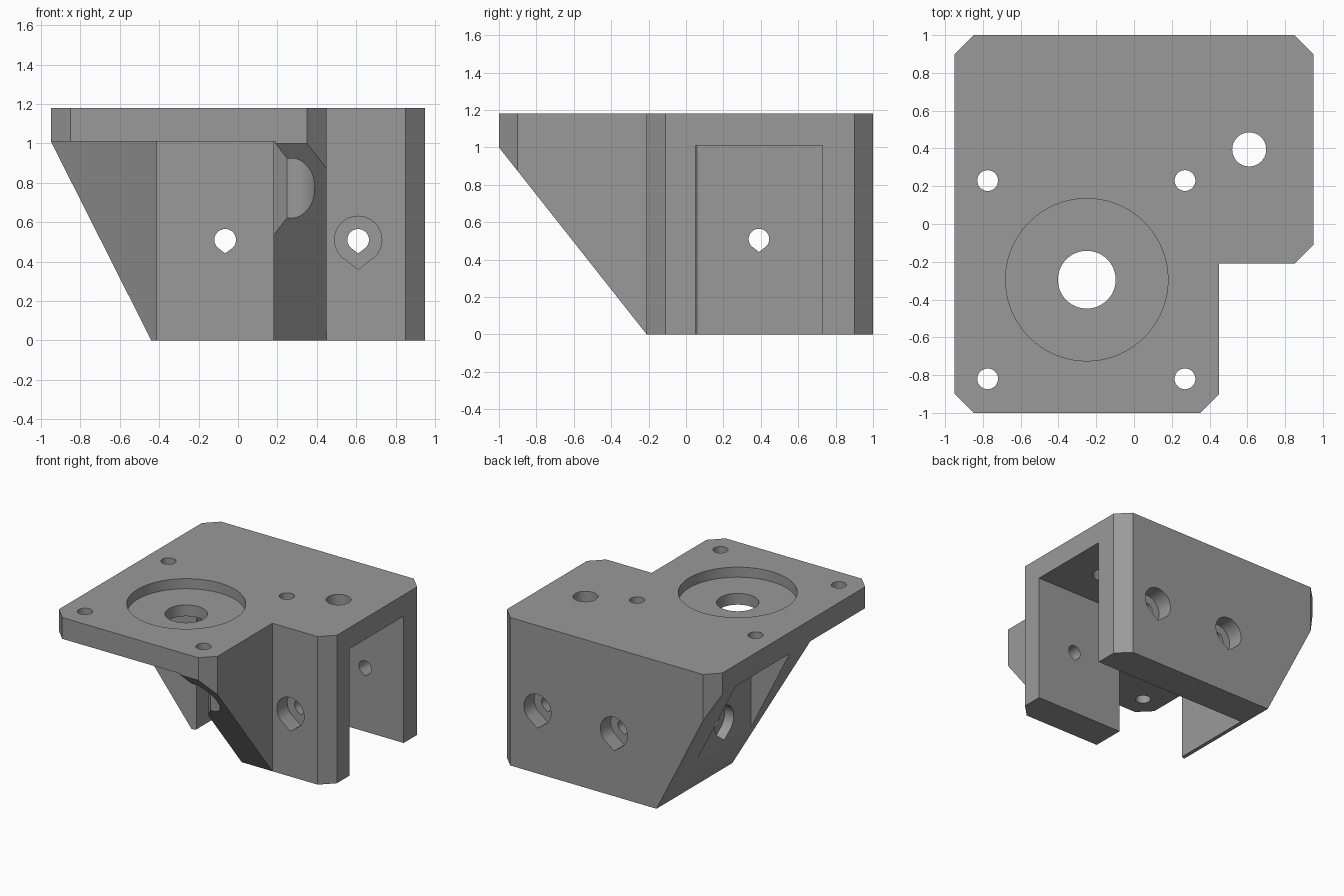
import bpy, bmesh, math
from mathutils import Vector

if "Cube" in bpy.data.objects:
    bpy.data.objects.remove(bpy.data.objects["Cube"])

grey = bpy.data.materials.new("grey_plastic")
grey.diffuse_color = (0.32, 0.32, 0.32, 1)
grey.use_nodes = True
grey.node_tree.nodes["Principled BSDF"].inputs["Base Color"].default_value = grey.diffuse_color

TOP, UNDER = 1.18, 1.01          # top of the plate and its underside


def prism(name, pts, axis, a, b):
    """Extrude a 2D outline along an axis from a to b."""
    def place(p, t):
        return {"x": (t, p[0], p[1]), "y": (p[0], t, p[1]), "z": (p[0], p[1], t)}[axis]
    bm = bmesh.new()
    lo = [bm.verts.new(place(p, a)) for p in pts]
    hi = [bm.verts.new(place(p, b)) for p in pts]
    n = len(pts)
    bm.faces.new(lo)
    bm.faces.new(hi[::-1])
    for i in range(n):
        j = (i + 1) % n
        bm.faces.new((lo[j], lo[i], hi[i], hi[j]))
    bmesh.ops.recalc_face_normals(bm, faces=bm.faces)
    me = bpy.data.meshes.new(name)
    bm.to_mesh(me)
    bm.free()
    ob = bpy.data.objects.new(name, me)
    bpy.context.collection.objects.link(ob)
    me.materials.append(grey)
    return ob


def circle(u, v, r, n=48):
    return [(u + r * math.cos(2 * math.pi * i / n), v + r * math.sin(2 * math.pi * i / n))
            for i in range(n)]


def teardrop(u, v, r, n=36):
    """Round hole with a 90 degree point at the bottom."""
    arc = [math.radians(-45 + 270 * i / n) for i in range(n + 1)]
    return [(u + r * math.cos(t), v + r * math.sin(t)) for t in arc] + [(u, v - r * 1.25)]


def rect(u0, v0, u1, v1):
    return [(u0, v0), (u1, v0), (u1, v1), (u0, v1)]


# bracket block: L-shaped outline with chamfered corners
bracket = prism("motor_bracket", [
    (-0.85, -1), (0.35, -1), (0.45, -0.9), (0.45, -0.21), (0.85, -0.21), (0.95, -0.11),
    (0.95, 0.9), (0.85, 1), (-0.85, 1), (-0.95, 0.9), (-0.95, -0.9)], "z", 0, TOP)


def cut(pts, axis, a, b):
    cutter = prism("cutter", pts, axis, a, b)
    cutter.hide_render = True
    mod = bracket.modifiers.new("cut", "BOOLEAN")
    mod.operation, mod.solver, mod.object = "DIFFERENCE", "EXACT", cutter
    bpy.context.view_layer.objects.active = bracket
    bpy.ops.object.modifier_apply(modifier=mod.name)
    bpy.data.objects.remove(cutter)


# front opening under the plate, with an angled left side
cut([(-1.1, -0.285), (-0.41, 0.06), (-0.41, 0.2), (0.18, 0.2), (0.18, -1.2), (-1.1, -1.2)],
    "z", -0.1, UNDER)
# slot open to the right and below
cut(rect(-0.41, 0.05, 1.1, 0.73), "z", -0.1, UNDER)
# sloped left side
cut([(-0.95, UNDER), (-0.39, -0.1), (-1.2, -0.1), (-1.2, UNDER)], "y", -1.2, 1.2)
# sloped front of the gusset
cut([(-1.079, 1.1), (-0.131, -0.1), (-1.3, -0.1), (-1.3, 1.1)], "x", -1.2, 0.46)
# pocket in the left wall
cut(rect(-1.2, 0.05, -0.61, 0.73), "z", -0.1, UNDER)
# screw clearance in the gusset, flared to the left
arc = [math.radians(-100 + 200 * i / 24) for i in range(25)]
cut([(0.27 + 0.12 * math.cos(t), -0.82 + 0.12 * math.sin(t)) for t in arc]
    + [(0.16, -0.61), (0.16, -1.03)], "z", 0.2, UNDER)

# top recess, centre bore, rod hole and four screw holes
cut(circle(-0.25, -0.295, 0.43, 72), "z", 1.10, 1.3)
cut(circle(-0.25, -0.295, 0.153), "z", 0.9, 1.3)
cut(circle(0.61, 0.395, 0.09), "z", 0.9, 1.3)
for x in (-0.775, 0.27):
    for y in (-0.82, 0.23):
        cut(circle(x, y, 0.055, 32), "z", 0.95, 1.3)

# counterbored teardrop holes: back wall, front wall, left wall
for x in (0.61, -0.065):
    cut(teardrop(x, 0.51, 0.055), "y", 0.6, 1.1)
    cut(teardrop(x, 0.51, 0.12), "y", 0.87, 1.1)
cut(teardrop(0.61, 0.51, 0.055), "y", -0.4, 0.2)
cut(teardrop(0.61, 0.51, 0.12), "y", -0.4, -0.08)
cut(teardrop(0.39, 0.51, 0.055), "x", -0.9, -0.3)
cut(teardrop(0.39, 0.51, 0.12), "x", -0.9, -0.53)

# smooth bores, sharp edges
bpy.ops.object.select_all(action="DESELECT")
bracket.select_set(True)
bpy.context.view_layer.objects.active = bracket
bpy.ops.object.shade_smooth_by_angle(angle=math.radians(30))
